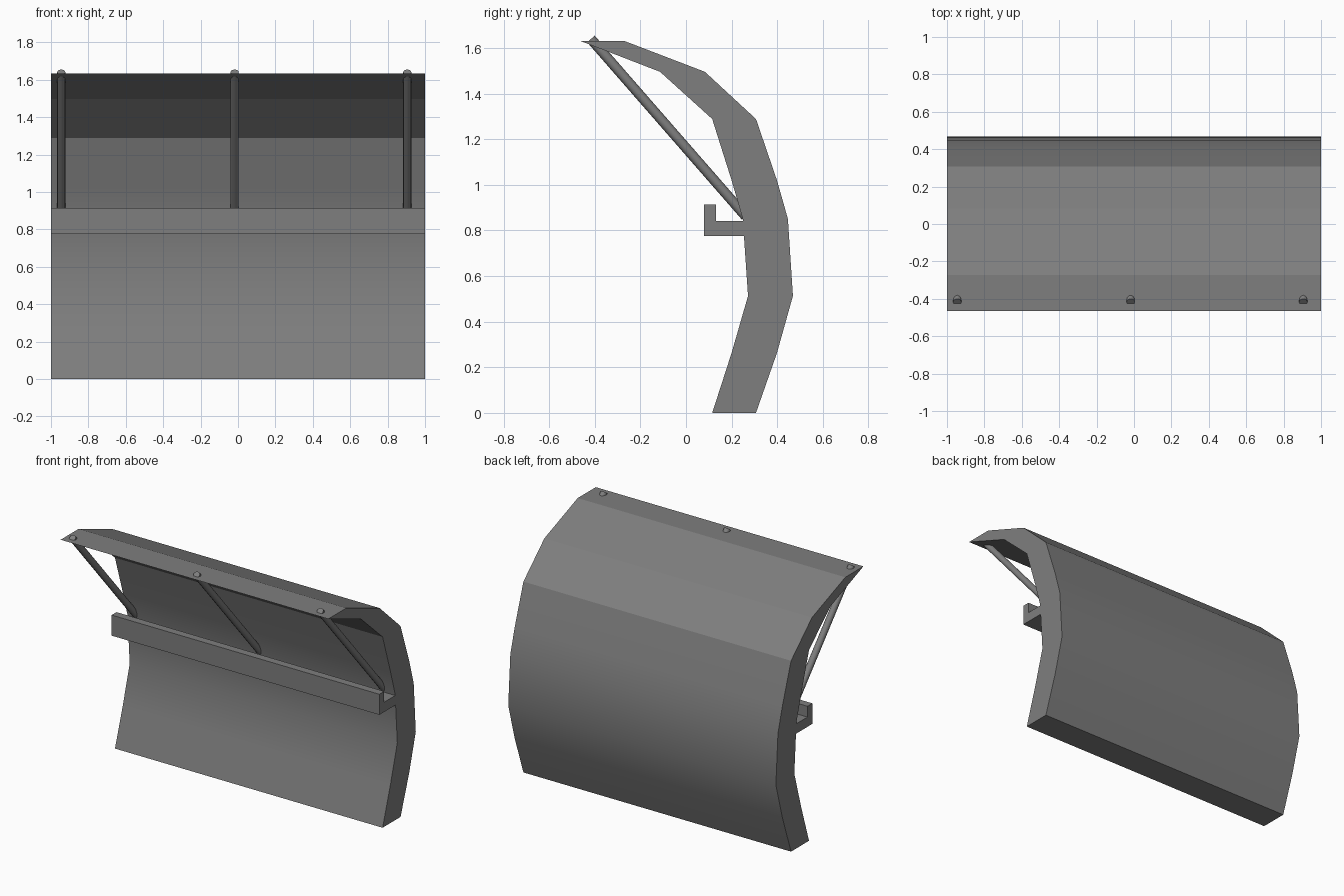
import bpy
import bmesh
from math import radians
from mathutils import Vector

cube = bpy.data.objects.get("Cube")
if cube:
    bpy.data.objects.remove(cube, do_unlink=True)

grey = bpy.data.materials.new("mid_grey")
grey.use_nodes = True
colour = (0.21, 0.21, 0.21, 1)
grey.diffuse_color = colour
grey.node_tree.nodes["Principled BSDF"].inputs["Base Color"].default_value = colour


def finish(name, bm, angle):
    """Turn a bmesh into a named grey object, smooth below the given angle."""
    bmesh.ops.recalc_face_normals(bm, faces=bm.faces)
    mesh = bpy.data.meshes.new(name)
    bm.to_mesh(mesh)
    bm.free()
    mesh.materials.append(grey)
    obj = bpy.data.objects.new(name, mesh)
    bpy.context.collection.objects.link(obj)
    bpy.ops.object.select_all(action='DESELECT')
    obj.select_set(True)
    bpy.context.view_layer.objects.active = obj
    bpy.ops.object.shade_smooth_by_angle(angle=radians(angle))
    return obj


def extrude_profile(name, profile, angle):
    """Sweep a (y, z) outline across the full width."""
    bm = bmesh.new()
    face = bm.faces.new([bm.verts.new((-1, y, z)) for y, z in profile])
    swept = bmesh.ops.extrude_face_region(bm, geom=[face], use_keep_orig=True)
    moved = [v for v in swept["geom"] if isinstance(v, bmesh.types.BMVert)]
    bmesh.ops.translate(bm, verts=moved, vec=(2, 0, 0))
    return finish(name, bm, angle)


# Curved panel: back outline going up, then front outline going down
back = [(0.307, 0), (0.399, 0.263), (0.469, 0.513), (0.447, 0.851),
        (0.399, 1.02), (0.307, 1.289), (0.083, 1.496), (-0.272, 1.632)]
front = [(-0.465, 1.632), (-0.114, 1.496), (0.115, 1.289), (0.2, 1.02),
         (0.249, 0.851), (0.272, 0.513), (0.2, 0.263), (0.115, 0)]
extrude_profile("curved_panel", back + front, 20)

# Ledge with an upturned lip along the front
extrude_profile("front_ledge", [(0.256, 0.776), (0.08, 0.776), (0.08, 0.915),
                                (0.132, 0.915), (0.132, 0.842), (0.256, 0.842)], 20)

# Slanted rods bracing the overhang
top, bottom = Vector((0, -0.417, 1.64)), Vector((0, 0.262, 0.862))
axis = top - bottom
for side, x in (("right", -0.945), ("middle", -0.018), ("left", 0.905)):
    bm = bmesh.new()
    bmesh.ops.create_cone(bm, cap_ends=True, segments=12, radius1=0.022,
                          radius2=0.022, depth=axis.length)
    turn = Vector((0, 0, 1)).rotation_difference(axis).to_matrix()
    bmesh.ops.rotate(bm, verts=bm.verts, matrix=turn)
    bmesh.ops.translate(bm, verts=bm.verts, vec=(top + bottom) / 2 + Vector((x, 0, 0)))
    finish(side + "_brace_rod", bm, 40)
